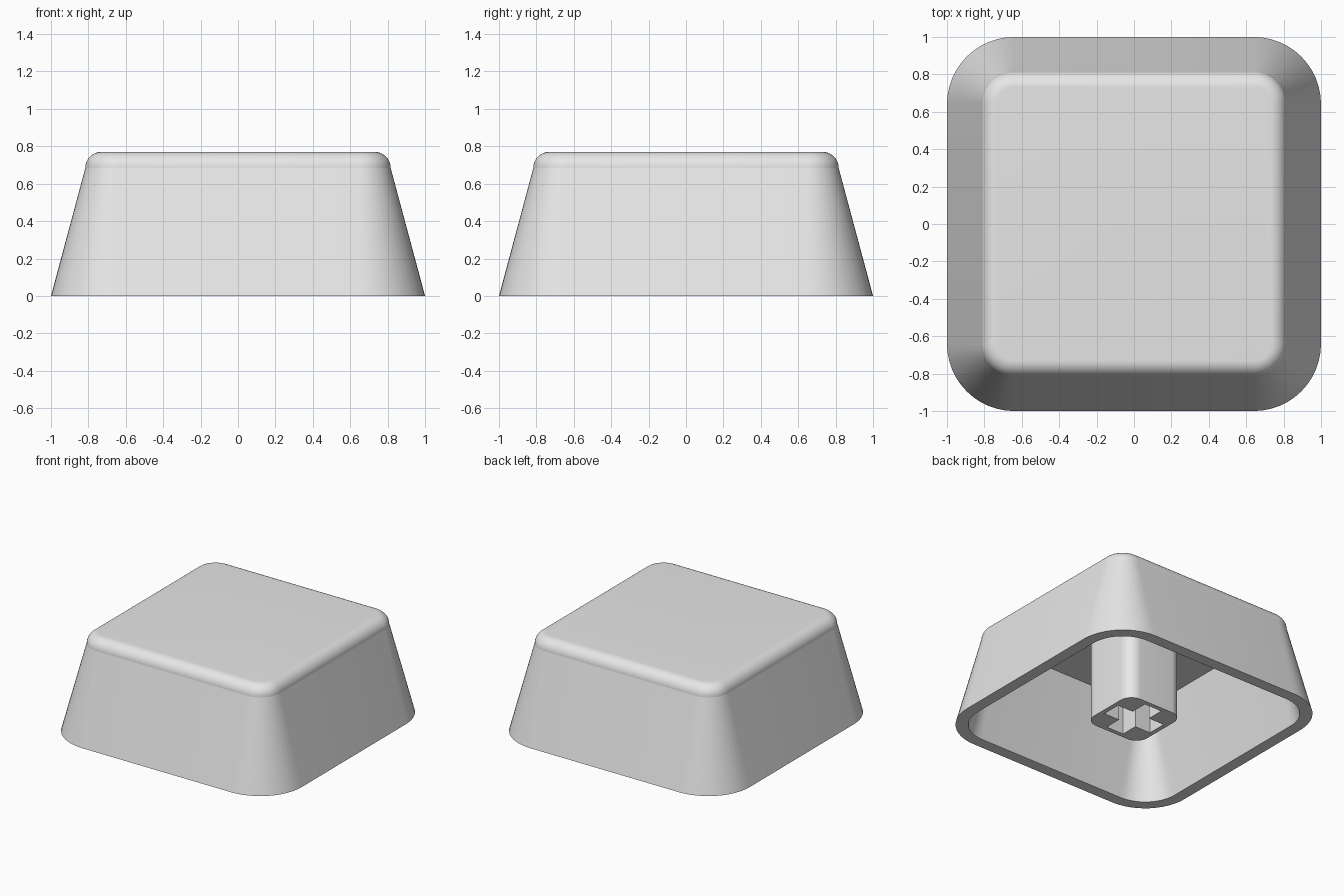
import bpy
import bmesh
import math

cube = bpy.data.objects.get("Cube")
if cube:
    bpy.data.objects.remove(cube, do_unlink=True)

HEIGHT = 0.77
CEILING = 0.68
WALL = 0.09
FILLET = 0.085
CORNER_STEPS = 12

plastic = bpy.data.materials.new("light grey plastic")
plastic.use_nodes = True
plastic.diffuse_color = (0.8, 0.8, 0.8, 1)
plastic.node_tree.nodes["Principled BSDF"].inputs["Base Color"].default_value = (0.8, 0.8, 0.8, 1)


def rounded_square(bm, half, radius, z):
    """Ring of vertices around a square with round corners."""
    ring = []
    for quarter in range(4):
        mid = math.radians(45 + 90 * quarter)
        cx = math.copysign(half - radius, math.cos(mid))
        cy = math.copysign(half - radius, math.sin(mid))
        for step in range(CORNER_STEPS + 1):
            a = math.radians(90 * (quarter + step / CORNER_STEPS))
            ring.append(bm.verts.new((cx + radius * math.cos(a), cy + radius * math.sin(a), z)))
    return ring


def plus_ring(bm, arm, width, z):
    """Ring of vertices around a plus shape."""
    ring = []
    for quarter in range(4):
        a = math.radians(90 * quarter)
        for x, y in ((arm, -width), (arm, width), (width, width)):
            ring.append(bm.verts.new((x * math.cos(a) - y * math.sin(a),
                                      x * math.sin(a) + y * math.cos(a), z)))
    return ring


def join_rings(bm, rings):
    for low, high in zip(rings, rings[1:]):
        for i in range(len(low)):
            j = (i + 1) % len(low)
            bm.faces.new((low[i], low[j], high[j], high[i]))


def finish(bm, name):
    bmesh.ops.recalc_face_normals(bm, faces=bm.faces[:])
    mesh = bpy.data.meshes.new(name)
    bm.to_mesh(mesh)
    bm.free()
    mesh.materials.append(plastic)
    obj = bpy.data.objects.new(name, mesh)
    bpy.context.collection.objects.link(obj)
    bpy.ops.object.select_all(action="DESELECT")
    obj.select_set(True)
    bpy.context.view_layer.objects.active = obj
    bpy.ops.object.shade_smooth_by_angle(angle=math.radians(10))
    return obj


# Hollow cap: ceiling, inner wall, rim, tapered outer wall, rounded top edge
bm = bmesh.new()
rings = [
    rounded_square(bm, 0.82 - WALL, 0.175 - WALL, CEILING),
    rounded_square(bm, 1 - WALL, 0.36 - WALL, 0),
    rounded_square(bm, 1, 0.36, 0),
]
for step in range(CORNER_STEPS + 1):
    a = math.radians(90 * step / CORNER_STEPS)
    inset = FILLET * (1 - math.cos(a))
    rings.append(rounded_square(bm, 0.816 - inset, 0.171 - inset,
                                HEIGHT - FILLET + FILLET * math.sin(a)))
join_rings(bm, rings)
bm.faces.new(rings[0])
bm.faces.new(rings[-1])
finish(bm, "cap_shell")

# Mounting stem with a plus-shaped socket in its lower end
bm = bmesh.new()
stem = [rounded_square(bm, 0.245, 0.1, z) for z in (0, CEILING + 0.02)]
socket = [plus_ring(bm, 0.21, 0.075, z) for z in (0, 0.42)]
join_rings(bm, stem)
join_rings(bm, socket)
bm.faces.new(stem[1])
bm.faces.new(socket[1])
border = [e for e in bm.edges if all(v.co.z == 0 for v in e.verts)]
bmesh.ops.triangle_fill(bm, edges=border, use_beauty=True, use_dissolve=False)
finish(bm, "mounting_stem")
